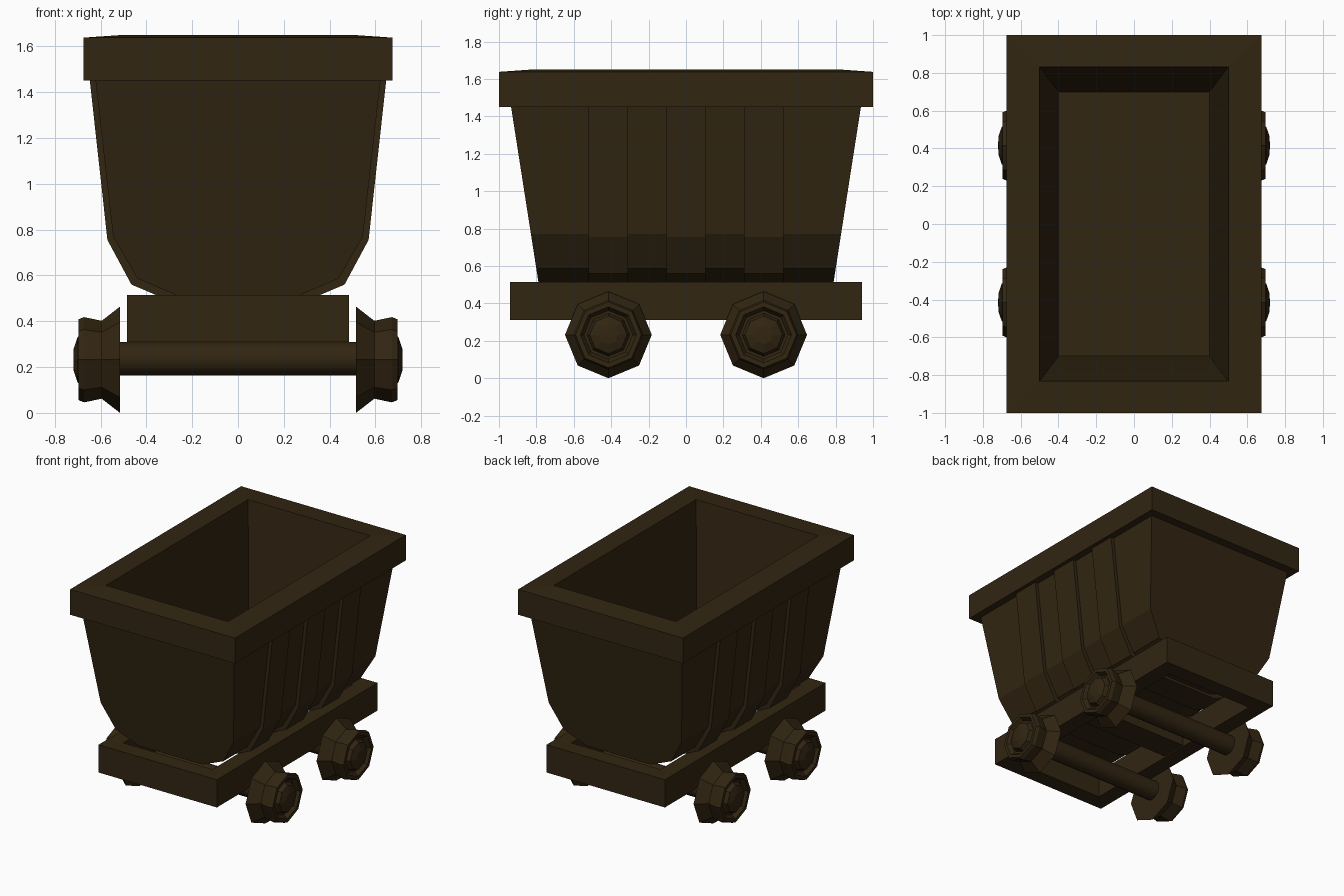
import bpy, bmesh, math

if "Cube" in bpy.data.objects:
    bpy.data.objects.remove(bpy.data.objects["Cube"])

wood = bpy.data.materials.new("dark brown")
wood.diffuse_color = (0.032, 0.019, 0.006, 1)
wood.use_nodes = True
wood.node_tree.nodes["Principled BSDF"].inputs["Base Color"].default_value = wood.diffuse_color


def make(name, verts, faces, smooth=False):
    me = bpy.data.meshes.new(name)
    me.from_pydata(verts, [], faces)
    bm = bmesh.new()
    bm.from_mesh(me)
    bmesh.ops.recalc_face_normals(bm, faces=bm.faces)
    for f in bm.faces:
        f.smooth = smooth and len(f.verts) == 4
    bm.to_mesh(me)
    bm.free()
    me.materials.append(wood)
    ob = bpy.data.objects.new(name, me)
    bpy.context.collection.objects.link(ob)
    return ob


def bridge(n, a, b):
    """Quads joining vertex loop a to vertex loop b, n vertices each."""
    return [(a * n + i, a * n + (i + 1) % n, b * n + (i + 1) % n, b * n + i) for i in range(n)]


def rect_loops(name, loops, closed=True):
    """Rectangular loops (half x, half y, z); closed makes a frame, otherwise the last is capped."""
    verts = [(sx * x, sy * y, z) for x, y, z in loops
             for sx, sy in ((-1, -1), (1, -1), (1, 1), (-1, 1))]
    n = len(loops)
    faces = [f for k in range(n if closed else n - 1) for f in bridge(4, k, (k + 1) % n)]
    if not closed:
        faces.append(tuple(range(4 * n - 4, 4 * n)))
    return make(name, verts, faces)


def u_shape(half):
    """Mirror a half profile (top to bottom) into a full U."""
    return half + [(-x, z) for x, z in reversed(half)]


def lathe(name, profile, sides, centre, sign=1, smooth=False):
    """Spin (x, radius) around the x axis and cap both ends."""
    _, cy, cz = centre
    verts = [(sign * x, cy + r * math.sin(2 * math.pi * i / sides),
              cz + r * math.cos(2 * math.pi * i / sides))
             for x, r in profile for i in range(sides)]
    n = len(profile)
    faces = [f for k in range(n - 1) for f in bridge(sides, k, k + 1)]
    faces += [tuple(range(sides)), tuple(range((n - 1) * sides, n * sides))]
    return make(name, verts, faces, smooth)


# Top rim and inner liner
rect_loops("rim", [(0.675, 1.0, 1.45), (0.675, 1.0, 1.638), (0.5, 0.832, 1.65), (0.481, 0.807, 1.45)])
rect_loops("tub_liner", [(0.481, 0.807, 1.45), (0.4, 0.7, 0.6)], closed=False)

# Outer tub: U profile with ends that lean outward
tub = u_shape([(0.622, 1.452), (0.545, 0.77), (0.44, 0.587), (0.26, 0.51)])
n = len(tub)
end_y = lambda z: 0.79 + (z - 0.52) * 0.156
verts = [(x, s * end_y(z), z) for s in (-1, 1) for x, z in tub]
faces = [(i, i + 1, n + i + 1, n + i) for i in range(n - 1)]
faces += [tuple(range(n)), tuple(range(n, 2 * n))]
make("tub_body", verts, faces)

# Bands wrapping round the tub
outer = u_shape([(0.647, 1.452), (0.57, 0.755), (0.465, 0.56), (0.3, 0.49)])
inner = u_shape([(0.615, 1.452), (0.538, 0.775), (0.435, 0.592), (0.255, 0.515)])
for k, y in enumerate((-0.415, 0, 0.415)):
    verts = [(x, y + d, z) for d, prof in ((-0.105, outer), (0.105, outer), (0.105, inner), (-0.105, inner))
             for x, z in prof]
    faces = [(a * n + i, a * n + i + 1, b * n + i + 1, b * n + i)
             for a, b in ((0, 1), (1, 2), (2, 3), (3, 0)) for i in range(n - 1)]
    faces += [(0, n, 2 * n, 3 * n), (n - 1, 2 * n - 1, 3 * n - 1, 4 * n - 1)]
    make(f"tub_band_{k + 1}", verts, faces)

# Chassis frame with a cross beam
rect_loops("chassis_frame", [(0.485, 0.94, 0.31), (0.485, 0.94, 0.515),
                             (0.365, 0.82, 0.515), (0.365, 0.82, 0.31)])
bpy.ops.mesh.primitive_cube_add(size=1, location=(0, 0, 0.405))
beam = bpy.context.object
beam.name = "chassis_cross_beam"
beam.scale = (0.74, 0.2, 0.17)
beam.data.materials.append(wood)

# Axles and flanged wheels with dished faces and domed hubs
wheel = [(0.515, 0.232), (0.595, 0.17), (0.672, 0.186), (0.697, 0.176), (0.697, 0.15),
         (0.665, 0.13), (0.665, 0.115), (0.7, 0.1), (0.717, 0.05), (0.719, 0.015)]
for label, y in (("front", -0.415), ("back", 0.415)):
    lathe(f"{label}_axle", [(-0.52, 0.073), (0.52, 0.073)], 16, (0, y, 0.237), smooth=True)
    for side, s in (("left", -1), ("right", 1)):
        lathe(f"{label}_{side}_wheel", wheel, 8, (0, y, 0.232), s)
